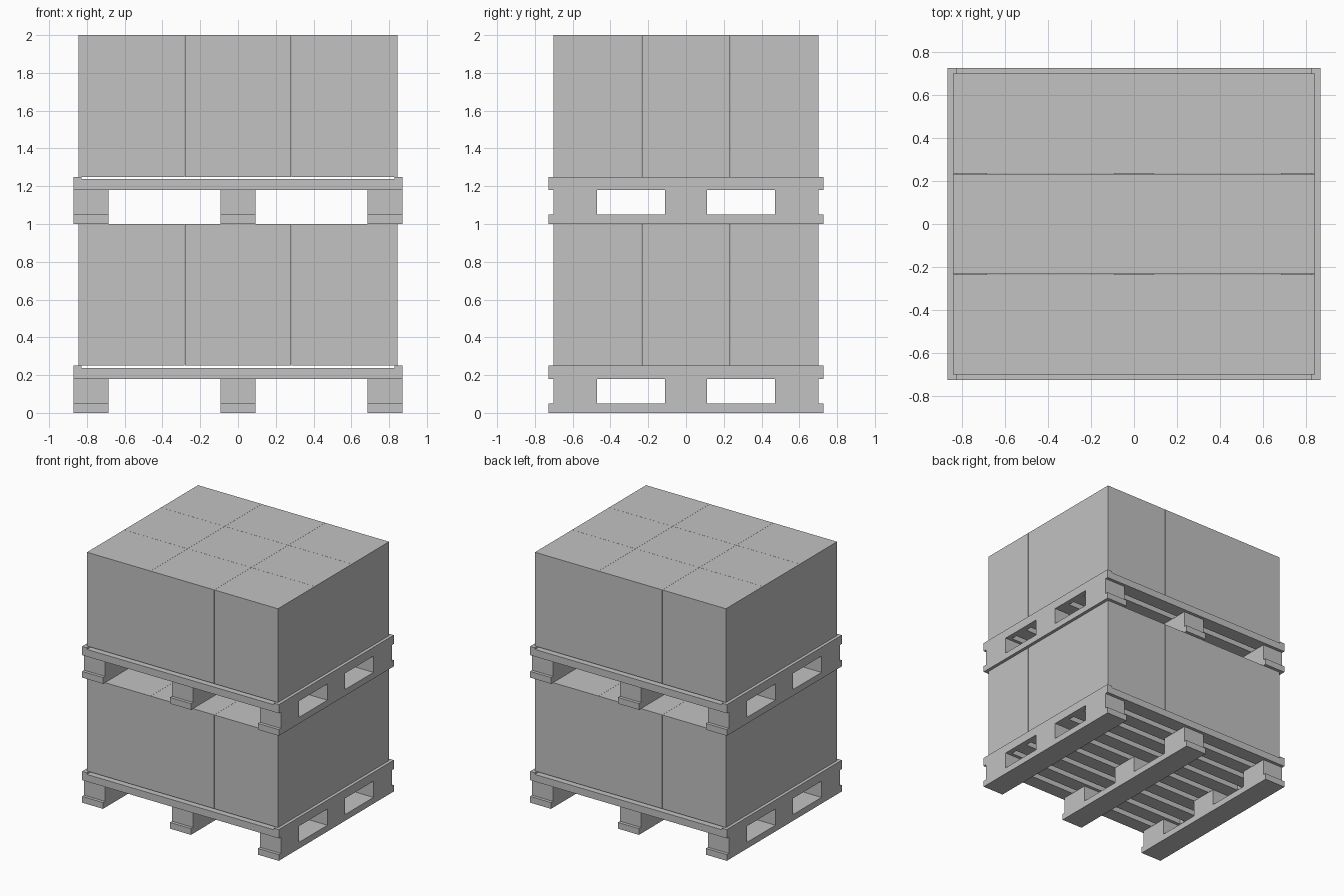
import bpy

cube = bpy.data.objects.get("Cube")
if cube:
    bpy.data.objects.remove(cube, do_unlink=True)

# Single flat colour
grey = bpy.data.materials.new("plain_grey")
grey.use_nodes = True
colour = (0.54, 0.54, 0.54, 1)
grey.diffuse_color = colour
grey.node_tree.nodes["Principled BSDF"].inputs["Base Color"].default_value = colour


def box(name, x, y, z):
    """Box spanning the (low, high) pairs x, y and z."""
    spans = (x, y, z)
    bpy.ops.mesh.primitive_cube_add(size=1, location=[sum(s) / 2 for s in spans])
    ob = bpy.context.object
    ob.name = name
    ob.scale = [s[1] - s[0] for s in spans]
    bpy.ops.object.transform_apply(location=False, rotation=False, scale=True)
    ob.data.materials.append(grey)
    return ob


HALF_X, HALF_Y = 0.87, 0.727
LOAD_X, LOAD_Y = 0.845, 0.702
SLATS, SLAT_W = 9, 0.115
RUNNERS = ((-HALF_X, -0.685), (-0.093, 0.093), (0.685, HALF_X))
BLOCKS = ((-LOAD_Y, -0.47), (-0.112, 0.112), (0.47, LOAD_Y))
GAP = 0.0005


def pallet(base):
    # Runners with three blocks and a stringer above each
    for x in RUNNERS:
        box("bottom_runner", x, (-HALF_Y, HALF_Y), (base, base + 0.05))
        for y in BLOCKS:
            box("spacer_block", x, y, (base + 0.05, base + 0.18))
    # Deck slats running across
    pitch = (2 * HALF_Y - SLAT_W) / (SLATS - 1)
    for i in range(SLATS):
        y = -HALF_Y + i * pitch
        box("deck_slat", (-HALF_X, HALF_X), (y, y + SLAT_W), (base + 0.18, base + 0.237))
    # Side rails closing the slat ends and carrying the load
    for x in ((-HALF_X, -0.828), (0.828, HALF_X)):
        box("side_rail", x, (-HALF_Y, HALF_Y), (base + 0.18, base + 0.25))


def cartons(base):
    # Two layers of three by three cartons
    dx, dy, dz = 2 * LOAD_X / 3, 2 * LOAD_Y / 3, 0.375
    for layer in range(2):
        for i in range(3):
            for j in range(3):
                x, y, z = -LOAD_X + i * dx, -LOAD_Y + j * dy, base + layer * dz
                box("carton", (x + GAP * (i > 0), x + dx - GAP * (i < 2)),
                    (y + GAP * (j > 0), y + dy - GAP * (j < 2)), (z, z + dz))


for level in (0, 1):
    pallet(level)
    cartons(level + 0.25)
